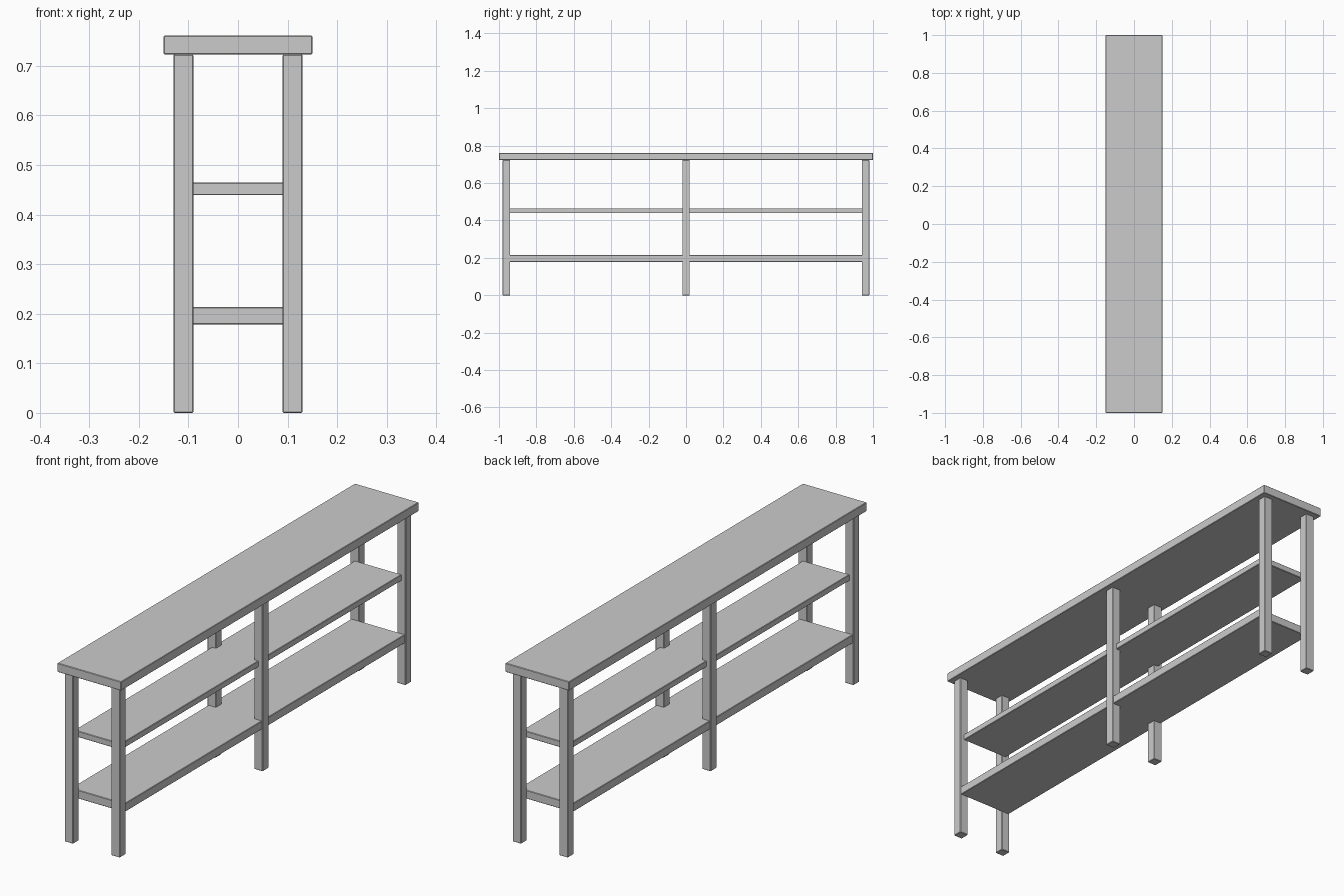
import bpy

if "Cube" in bpy.data.objects:
    bpy.data.objects.remove(bpy.data.objects["Cube"])


def board(name, x, y, z, bevel=0.002):
    """Box spanning the given (min, max) ranges with slightly eased edges."""
    size = [b - a for a, b in (x, y, z)]
    centre = [(a + b) / 2 for a, b in (x, y, z)]
    bpy.ops.mesh.primitive_cube_add(size=1, location=centre)
    obj = bpy.context.object
    obj.name = name
    obj.scale = size
    bpy.ops.object.transform_apply(location=False, rotation=False, scale=True)
    mod = obj.modifiers.new("eased_edges", 'BEVEL')
    mod.width = bevel
    mod.segments = 1
    return obj


# Table top
board("table_top", (-0.15, 0.15), (-1.0, 1.0), (0.723, 0.761))

# Six square legs: pairs at the front, middle and back
LEG = 0.02
for row, y in (("front", -0.96), ("middle", 0.0), ("back", 0.96)):
    for side, x in (("left", -0.11), ("right", 0.11)):
        board(f"{row}_{side}_leg", (x - LEG, x + LEG), (y - LEG, y + LEG), (0.0, 0.723))

# Two shelves running between the end legs, the lower one wider and thicker
board("upper_shelf", (-0.11, 0.11), (-0.943, 0.943), (0.439, 0.465))
board("lower_shelf", (-0.126, 0.126), (-0.943, 0.943), (0.178, 0.214))
